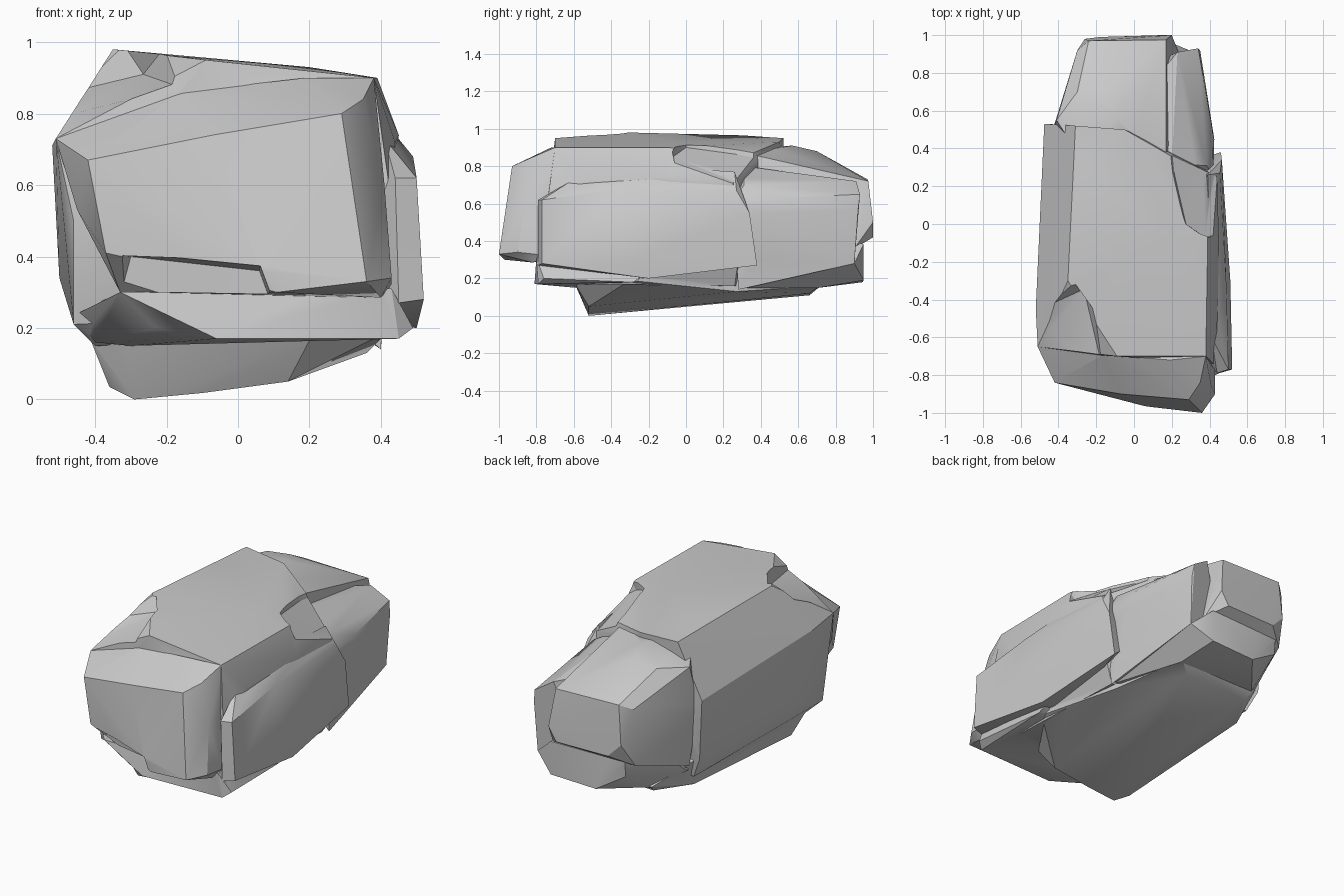
import bpy, bmesh


def chunk(name, *pts):
    """Convex faceted stone chunk from its corner points."""
    bm = bmesh.new()
    for p in pts:
        bm.verts.new(p)
    bmesh.ops.convex_hull(bm, input=list(bm.verts), use_existing_faces=False)
    loose = [v for v in bm.verts if not v.link_faces]
    bmesh.ops.delete(bm, geom=loose, context='VERTS')
    bmesh.ops.recalc_face_normals(bm, faces=list(bm.faces))
    me = bpy.data.meshes.new(name)
    bm.to_mesh(me)
    bm.free()
    ob = bpy.data.objects.new(name, me)
    bpy.context.collection.objects.link(ob)
    return ob


def combine(base, other, op):
    """Boolean the other chunk into the base, then discard it."""
    mod = base.modifiers.new(op, 'BOOLEAN')
    mod.operation = op
    mod.solver = 'EXACT'
    mod.object = other
    bpy.context.view_layer.objects.active = base
    bpy.ops.object.modifier_apply(modifier=mod.name)
    bpy.data.objects.remove(other, do_unlink=True)


# Main body of the boulder
rock = chunk("boulder",
    (-.51, -.65, .73), (-.46, -.68, .5), (-.46, -.62, .21), (.38, -.70, .90),
    (.42, -.74, .62), (.43, -.74, .25), (-.09, -.70, .95), (-.16, -.56, .96),
    (-.35, -.30, .98), (-.52, -.45, .71), (-.50, -.30, .34), (-.30, .30, .965),
    (-.05, .50, .93), (-.31, .52, .95), (-.475, .53, .65), (-.46, .53, .30),
    (.39, -.09, .90), (.20, -.07, .93), (.37, .26, .83), (.17, .27, .89),
    (.44, .25, .71), (.44, .28, .30), (-.40, -.55, .15), (.40, -.50, .17),
    (-.40, .50, .17), (.38, .26, .16), (.45, -.10, .74), (.44, -.55, .72))

# Chipped corner at the front left of the top
chip = chunk("chip_cutter",
    (-.265, -.345, .91), (-.31, -.54, .875), (-.17, -.555, 1.03),
    (-.345, -.30, 1.03), (-.52, -.66, .76), (-.18, -.71, .88),
    (-.60, -.80, 1.03), (-.12, -.80, 1.03), (-.43, -.42, .87))
combine(rock, chip, 'DIFFERENCE')

# Chipped slope at the rear right of the top
slope = chunk("slope_cutter",
    (.275, 0, .90), (.215, .26, .865), (.375, -.07, .85), (.445, .30, .69),
    (.47, -.05, .78), (.20, .40, .84), (.50, .40, .65),
    (.27, 0, 1.05), (.12, .40, 1.05), (.55, .40, 1.05), (.55, -.09, 1.05))
combine(rock, slope, 'DIFFERENCE')

# Overhanging front block, undercut along its lower edge
front = chunk("front_block",
    (-.51, -.65, .73), (-.16, -.69, .86), (.19, -.72, .90), (.38, -.70, .90),
    (-.42, -.84, .67), (-.07, -.90, .74), (.29, -.93, .80), (.35, -.84, .84),
    (.36, -1.0, .33), (.11, -.97, .30), (.06, -.965, .37), (-.37, -.85, .41),
    (.43, -.90, .34), (.41, -.86, .60), (.43, -.72, .32), (-.45, -.72, .53),
    (-.33, -.74, .30), (.40, -.82, .285))
undercut = chunk("undercut_cutter",
    (-.40, -1.1, .41), (.065, -1.1, .39), (.11, -1.1, .27), (-.40, -1.1, .22),
    (-.30, -.79, .40), (.06, -.85, .36), (.10, -.85, .25), (-.34, -.77, .25))
combine(front, undercut, 'DIFFERENCE')

# Ledge under the front block, rising to the undercut
ledge = chunk("front_ledge",
    (-.33, -.78, .30), (.43, -.80, .31), (.45, -.79, .17), (-.06, -.81, .17),
    (-.23, -.74, .20), (-.45, -.62, .24), (-.40, -.58, .16), (-.30, -.59, .15),
    (.49, -.76, .20), (.46, -.28, .18), (.40, -.10, .32), (-.30, -.10, .32))

# Raised slab along the right side
slab = chunk("right_slab",
    (.44, -.79, .62), (.50, -.77, .62), (.52, -.77, .28), (.45, -.79, .27),
    (.49, -.35, .68), (.455, .27, .67), (.465, .34, .55), (.46, .38, .27),
    (.50, -.20, .20), (.51, -.30, .28), (.41, -.60, .73), (.39, .26, .77),
    (.30, -.60, .40), (.30, .33, .40), (.30, -.20, .22), (.40, -.02, .79))

# Low keel the boulder rests on
keel = chunk("keel",
    (-.29, -.52, 0), (.14, -.52, .05), (-.10, -.52, .018), (-.36, -.47, .035),
    (-.30, -.585, .15), (.20, -.59, .165), (.42, -.30, .19), (-.41, -.53, .16),
    (.17, .66, .12), (-.25, .66, .11), (-.37, .45, .10), (.36, .27, .13),
    (.25, .72, .16), (-.28, .72, .16), (-.42, .50, .28), (.35, .40, .30))

# Tapered rear block
rear = chunk("rear_block",
    (-.41, .55, .84), (-.43, .50, .60), (-.30, .70, .86), (.11, .70, .80),
    (-.10, .57, .91), (-.15, .70, .88), (.12, .83, .75), (-.24, .97, .73),
    (.17, .975, .72), (-.30, .92, .70), (-.26, .98, .50), (.20, 1.0, .50),
    (-.18, .99, .42), (.15, 1.0, .42), (-.30, .90, .36), (.24, .90, .36),
    (-.40, .54, .25), (.17, .32, .87), (-.25, .30, .90), (.20, .30, .25))

# Rear right shoulder
shoulder = chunk("rear_shoulder",
    (.20, .315, .80), (.385, .31, .70), (.415, .50, .63), (.34, .93, .65),
    (.23, .91, .72), (.14, .80, .73), (.35, .92, .57), (.34, .90, .28),
    (.40, .28, .14), (.425, .45, .55), (.42, .25, .60), (.10, .30, .40),
    (.10, .85, .35), (.15, .28, .80))

# Rear foot
foot = chunk("rear_foot",
    (-.25, .93, .38), (.22, .95, .385), (-.07, .945, .18), (.22, .95, .19),
    (-.25, .92, .29), (.25, .71, .15), (-.26, .71, .15), (-.39, .54, .22),
    (.34, .90, .28), (.38, .29, .15), (-.33, .75, .38), (.20, .40, .42),
    (-.30, .40, .42))

for part in (front, ledge, slab, keel, rear, shoulder, foot):
    combine(rock, part, 'UNION')

# Crisp facets with gentle shading inside each one
bpy.ops.object.select_all(action='DESELECT')
rock.select_set(True)
bpy.context.view_layer.objects.active = rock
bpy.ops.object.shade_smooth_by_angle(angle=0.5)
